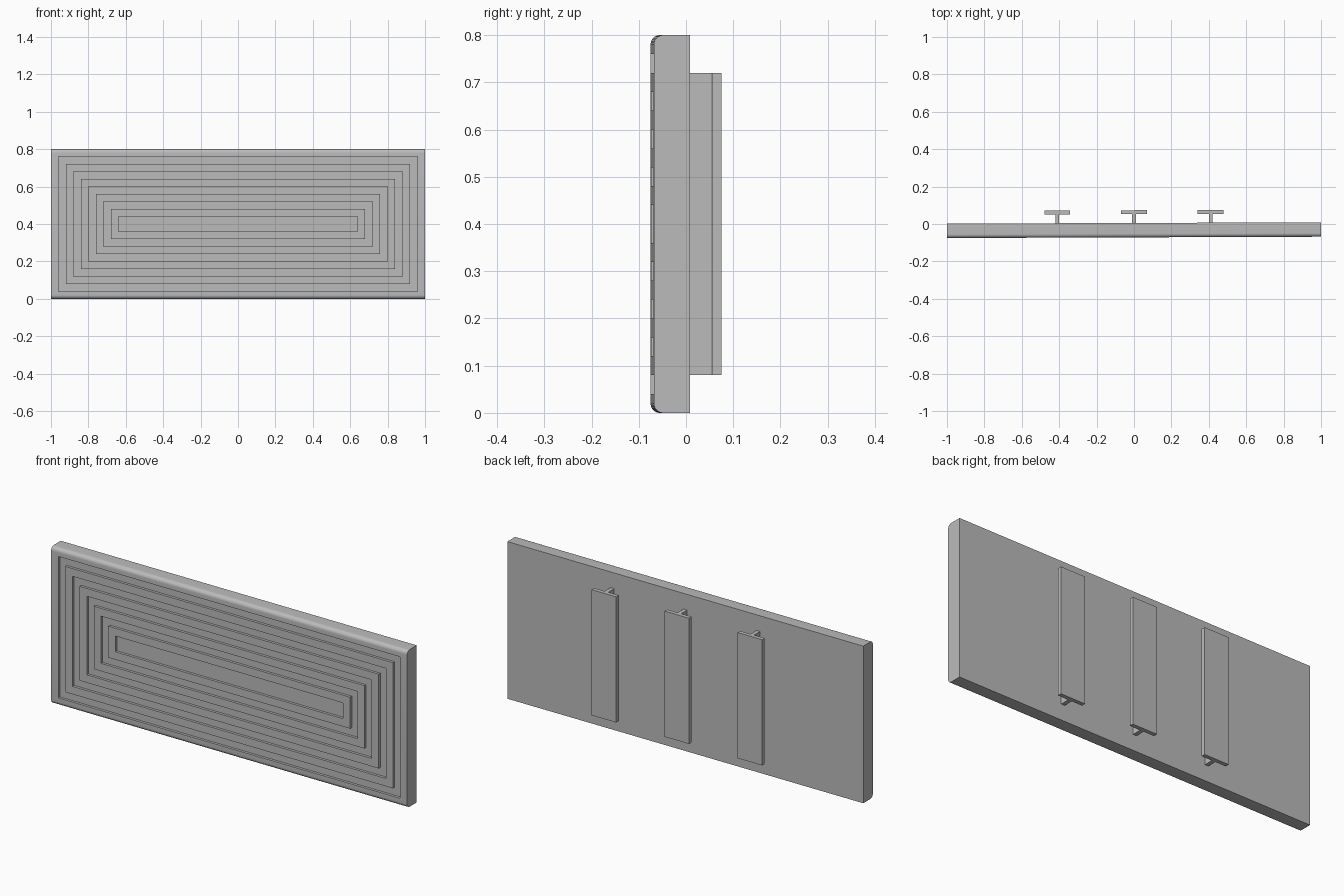
import bpy, bmesh, math
from mathutils import Matrix, Vector

cube = bpy.data.objects.get("Cube")
if cube:
    bpy.data.objects.remove(cube, do_unlink=True)

HEIGHT, FRONT, BACK = 0.80, -0.0715, 0.0055
STEP, GROOVE, ROUND = 0.04, 0.013, 0.02
TURN = Matrix.Rotation(0.0035, 4, "Z")  # the panel stands very slightly turned

grey = bpy.data.materials.new("plain_grey")
grey.use_nodes = True
grey.diffuse_color = (0.5, 0.5, 0.5, 1)
grey.node_tree.nodes["Principled BSDF"].inputs["Base Color"].default_value = (0.5, 0.5, 0.5, 1)


def add_box(bm, low, high):
    low, high = Vector(low), Vector(high)
    placing = Matrix.Translation((low + high) / 2) @ Matrix.Diagonal((*(high - low), 1))
    bmesh.ops.create_cube(bm, size=1, matrix=placing)


def finish(bm, name):
    bmesh.ops.recalc_face_normals(bm, faces=bm.faces)
    mesh = bpy.data.meshes.new(name)
    bm.to_mesh(mesh)
    bm.free()
    mesh.materials.append(grey)
    obj = bpy.data.objects.new(name, mesh)
    obj.matrix_world = TURN
    bpy.context.collection.objects.link(obj)
    return obj


# Slab with rounded top and bottom front edges
bm = bmesh.new()
add_box(bm, (-1, FRONT, 0), (1, BACK, HEIGHT))
long_edges = [e for e in bm.edges
              if all(v.co.y < -0.05 for v in e.verts)
              and abs(e.verts[0].co.x - e.verts[1].co.x) > 1]
bmesh.ops.bevel(bm, geom=long_edges, offset=ROUND, segments=8, profile=0.5, affect="EDGES")
bm.normal_update()
face = min(bm.faces, key=lambda f: f.calc_center_median().y)


def fit_face(face, inset, y):
    """Move the corners of the face onto a rectangle inset from the panel outline."""
    for v in face.verts:
        v.co = (math.copysign(1 - inset, v.co.x), y,
                HEIGHT - inset if v.co.z > HEIGHT / 2 else inset)


# Nested rectangular grooves, alternately sunk and raised
for ring in range(1, 10):
    inset = ring * STEP
    level = FRONT + GROOVE if ring % 2 else FRONT
    old = FRONT if ring % 2 else FRONT + GROOVE
    bmesh.ops.inset_region(bm, faces=[face], thickness=0.005)
    fit_face(face, inset, old)
    bmesh.ops.inset_region(bm, faces=[face], thickness=0.005)
    fit_face(face, inset, level)
panel = finish(bm, "grooved_panel")
bpy.ops.object.select_all(action="DESELECT")
panel.select_set(True)
bpy.context.view_layer.objects.active = panel
bpy.ops.object.shade_smooth_by_angle(angle=math.radians(30))

# Three T-shaped mounting rails on the back
for side, x in (("right", -0.41), ("middle", 0), ("left", 0.41)):
    for part, half, y0, y1 in (("web", 0.01, BACK, 0.053), ("flange", 0.069, 0.053, 0.0735)):
        bm = bmesh.new()
        add_box(bm, (x - half, y0, 0.08), (x + half, y1, 0.72))
        finish(bm, f"{side}_rail_{part}")
